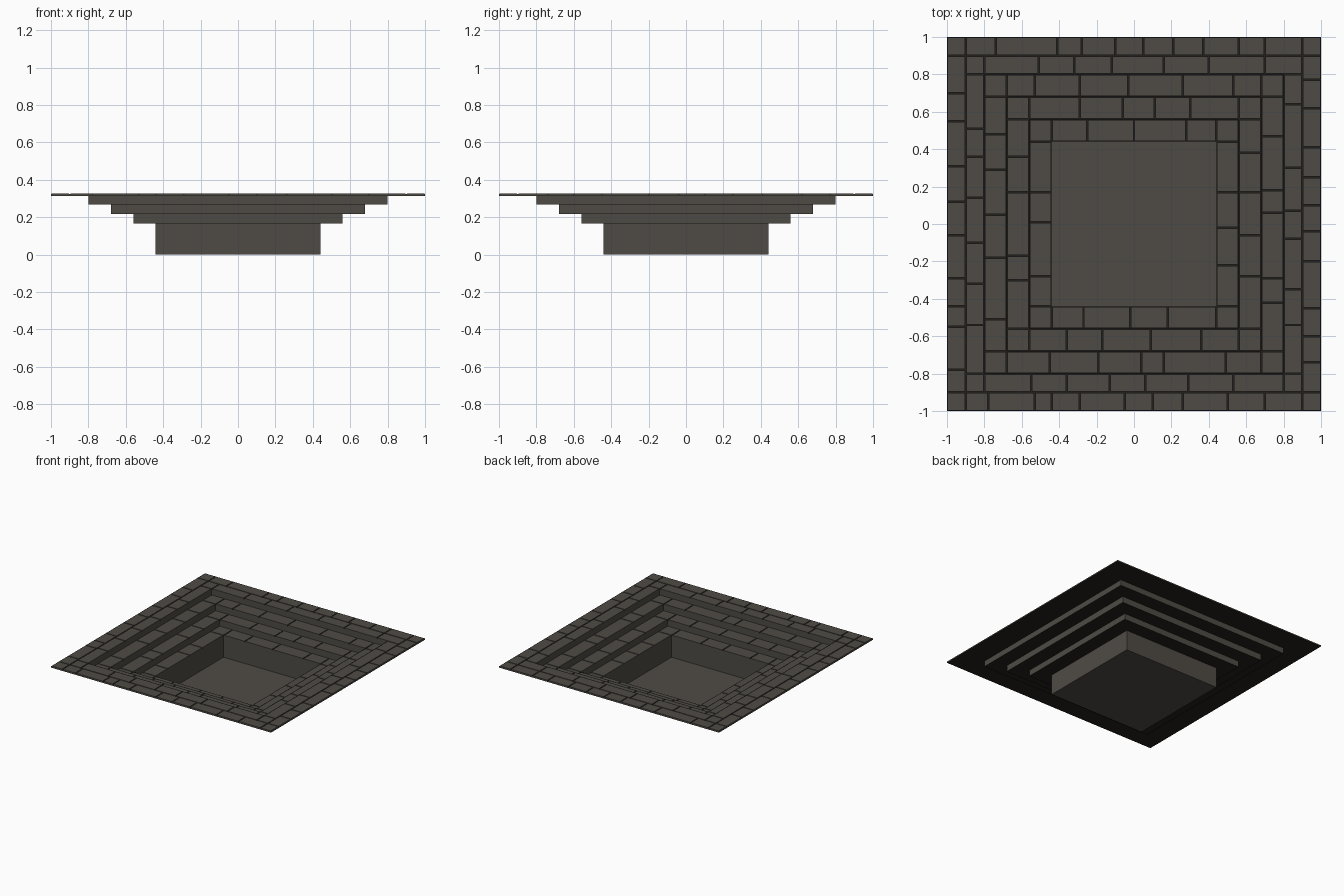
import bpy, bmesh

if "Cube" in bpy.data.objects:
    bpy.data.objects.remove(bpy.data.objects["Cube"])


def material(name, rgb):
    m = bpy.data.materials.new(name)
    m.diffuse_color = (*rgb, 1)
    m.use_nodes = True
    m.node_tree.nodes["Principled BSDF"].inputs["Base Color"].default_value = m.diffuse_color
    return m


STONE = material("stone", (0.078, 0.071, 0.060))
GROUT = material("dark grout", (0.016, 0.014, 0.012))
GAP = 0.008      # joint width between stones
THICK = 0.012    # stone thickness


def make(name, bm, mat):
    me = bpy.data.meshes.new(name)
    bm.to_mesh(me)
    bm.free()
    me.materials.append(mat)
    ob = bpy.data.objects.new(name, me)
    bpy.context.collection.objects.link(ob)
    return ob


def box(bm, x0, x1, y0, y1, z0, z1):
    v = bmesh.ops.create_cube(bm, size=1)["verts"]
    for p in v:
        p.co.x = x1 if p.co.x > 0 else x0
        p.co.y = y1 if p.co.y > 0 else y0
        p.co.z = z1 if p.co.z > 0 else z0


def square(bm, r, z):
    return [bm.verts.new((sx * r, sy * r, z))
            for sx, sy in ((-1, -1), (1, -1), (1, 1), (-1, 1))]


def bridge(bm, a, b):
    for i in range(4):
        j = (i + 1) % 4
        bm.faces.new((a[i], a[j], b[j], b[i]))


def riser(name, r, z0, z1):
    bm = bmesh.new()
    bridge(bm, square(bm, r, z0), square(bm, r, z1))
    make(name, bm, STONE)


def course(name, outer, inner, z, joints):
    """Square ring of paving stones laid on a grout bed."""
    bm = bmesh.new()
    bridge(bm, square(bm, outer, z), square(bm, inner, z))
    make(name + "_grout", bm, GROUT)
    bm = bmesh.new()
    h = GAP / 2
    back, front, left, right = joints
    z0, z1 = z + 0.001, z + THICK
    # rows along x take the corners, rows along y fill in between
    for cuts, y0, y1 in ((back, inner, outer), (front, -outer, -inner)):
        c = [-outer] + cuts + [outer]
        for a, b in zip(c, c[1:]):
            box(bm, a + h, b - h, y0 + h, y1 - h, z0, z1)
    for cuts, x0, x1 in ((left, -outer, -inner), (right, inner, outer)):
        c = [-inner] + cuts[::-1] + [inner]
        for a, b in zip(c, c[1:]):
            box(bm, x0 + h, x1 - h, a + h, b - h, z0, z1)
    make(name + "_stones", bm, STONE)


# joint positions per course: back, front, left, right
course("outer_rim", 1.0, 0.9, 0.315, (
    [-.9, -.74, -.41, -.28, -.10, .05, .21, .37, .56, .70, .9],
    [-.9, -.78, -.53, -.44, -.29, -.05, .10, .26, .50, .70, .9],
    [.70, .55, .31, .12, -.06, -.29, -.44, -.55, -.78],
    [.77, .62, .41, .25, .10, -.04, -.20, -.45, -.60, -.74]))
course("inner_rim", 0.9, 0.8, 0.315, (
    [-.8, -.51, -.32, -.12, .16, .40, .70],
    [-.8, -.55, -.36, -.13, .06, .29, .53, .8],
    [.51, .36, .14, -.10, -.32, -.54],
    [.64, .30, .07, -.08, -.35, -.54]))
course("upper_step", 0.8, 0.68, 0.268, (
    [-.68, -.53, -.29, -.03, .26, .53, .68],
    [-.68, -.45, -.19, .04, .16, .49, .68],
    [.48, .29, .05, -.18, -.51],
    [.47, .18, .06, -.29, -.42]))
course("middle_step", 0.68, 0.56, 0.217, (
    [-.56, -.29, -.06, .11, .30, .56],
    [-.56, -.36, -.17, .09, .36, .56],
    [.36, .17, -.17, -.30],
    [.38, .17, -.06, -.28]))
course("lower_step", 0.56, 0.44, 0.168, (
    [-.44, -.25, 0, .28, .44],
    [-.44, -.27, -.02, .18, .44],
    [.17, .01, -.28],
    [.17, -.02, -.22]))

# vertical walls between the levels
riser("upper_riser", 0.798, 0.268, 0.325)
riser("middle_riser", 0.678, 0.217, 0.278)
riser("lower_riser", 0.558, 0.168, 0.227)
riser("pit_wall", 0.44, 0.0, 0.178)

# thin edge band around the rim
riser("rim_edge", 1.0, 0.315, 0.325)

# pit floor
bm = bmesh.new()
bm.faces.new(square(bm, 0.44, 0.0))
make("pit_floor", bm, STONE)
